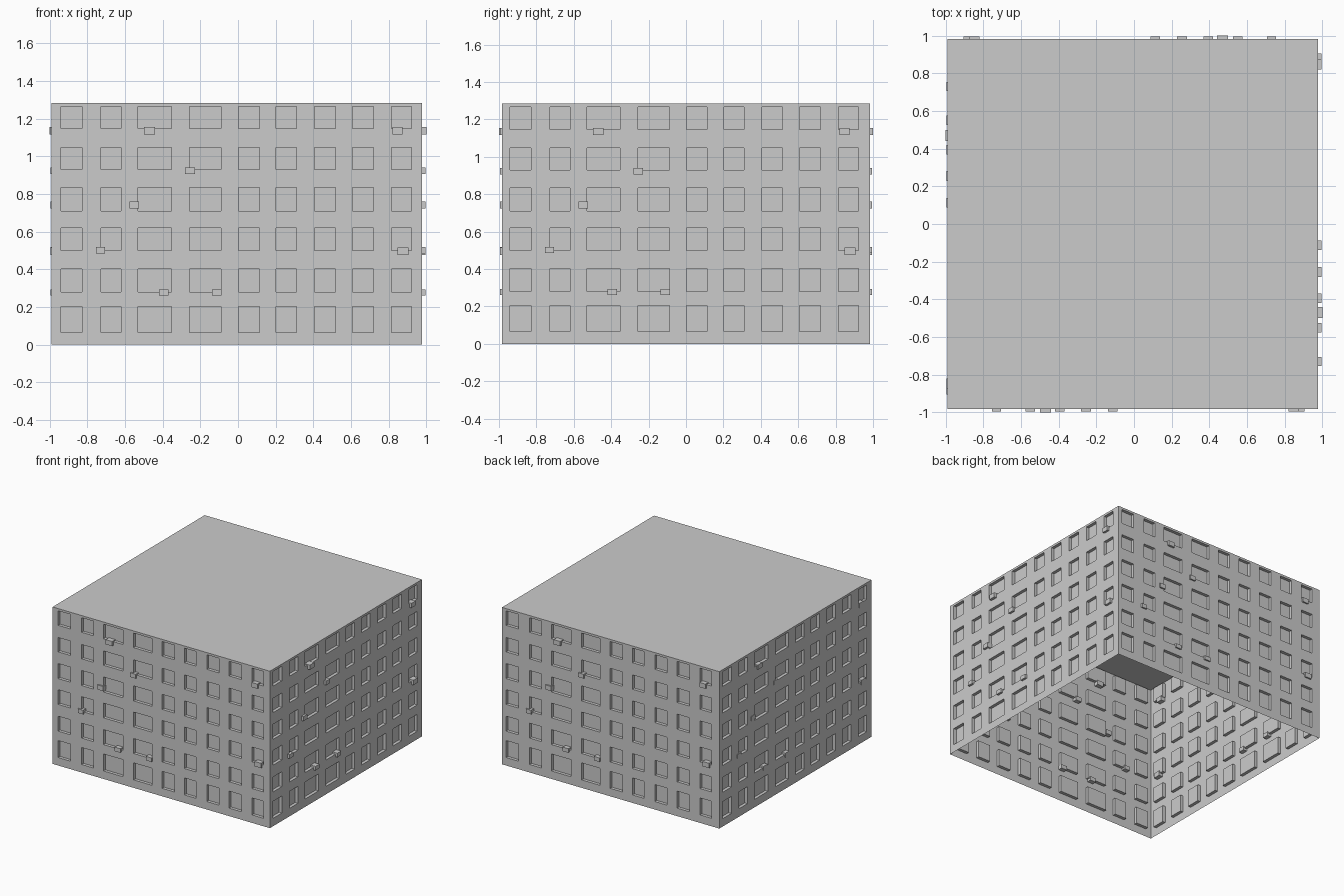
import bpy, bmesh, math
from mathutils import Matrix

if "Cube" in bpy.data.objects:
    bpy.data.objects.remove(bpy.data.objects["Cube"])

HEIGHT, RECESS = 1.284, 0.025
X0, X1, Y = -0.99, 0.977, 0.983          # building footprint

grey = bpy.data.materials.new("concrete grey")
grey.diffuse_color = (0.6, 0.6, 0.6, 1)
grey.use_nodes = True
grey.node_tree.nodes["Principled BSDF"].inputs["Base Color"].default_value = grey.diffuse_color

# Window columns and rows shared by all four facades
COLS = [(-.94, -.828), (-.727, -.62), (-.53, -.354), (-.257, -.089), (.002, .113),
        (.203, .31), (.406, .517), (.608, .719), (.815, .921)]
ROWS = [(.065, .204), (.281, .403), (.5, .62), (.711, .834), (.93, 1.047), (1.147, 1.266)]

# Air conditioners: centre u, centre z, width, height, outer distance
UNITS = [(-.469, 1.136, .058, .038, 1.0), (.847, 1.136, .053, .038, .995),
         (-.255, .923, .051, .035, .995), (-.55, .743, .051, .037, .995),
         (-.73, .502, .048, .033, .995), (.876, .496, .058, .04, .995),
         (-.394, .278, .051, .033, .995), (-.112, .278, .051, .033, .995)]


def finish(name, bm, angle=0):
    bm.transform(Matrix.Rotation(angle, 4, 'Z'))
    me = bpy.data.meshes.new(name)
    bm.to_mesh(me)
    bm.free()
    me.materials.append(grey)
    ob = bpy.data.objects.new(name, me)
    bpy.context.collection.objects.link(ob)


def facade(name, u0, u1, dist, angle):
    """Thin wall sheet facing -y with windows pushed in, then turned."""
    bm = bmesh.new()
    us = [u0] + [c for p in COLS for c in p] + [u1]
    zs = [0] + [c for p in ROWS for c in p] + [HEIGHT]
    grid = [[bm.verts.new((u, -dist, z)) for z in zs] for u in us]
    for i in range(len(us) - 1):
        for j in range(len(zs) - 1):
            ring = [grid[i][j], grid[i + 1][j], grid[i + 1][j + 1], grid[i][j + 1]]
            if i % 2 and j % 2:
                # recessed window: reveal sides and pane
                inner = [bm.verts.new((v.co.x, v.co.y + RECESS, v.co.z)) for v in ring]
                for k in range(4):
                    n = (k + 1) % 4
                    bm.faces.new((ring[k], ring[n], inner[n], inner[k]))
                bm.faces.new(inner)
            else:
                bm.faces.new(ring)
    finish(name, bm, angle)


def air_conditioners(name, dist, angle):
    bm = bmesh.new()
    for u, z, w, h, out in UNITS:
        back = dist - RECESS - 0.01
        m = Matrix.Translation((u, -(out + back) / 2, z)) @ Matrix.Diagonal((w, out - back, h, 1))
        bmesh.ops.create_cube(bm, size=1, matrix=m)
    finish(name, bm, angle)


# Four facades, each a quarter turn from the last
for k, (side, u0, u1, d) in enumerate([("front", X0, X1, Y), ("right", -Y, Y, X1),
                                       ("back", -X1, -X0, Y), ("left", -Y, Y, -X0)]):
    facade(side + "_wall", u0, u1, d, k * math.pi / 2)
    air_conditioners(side + "_air_conditioners", d, k * math.pi / 2)

# Flat roof; the underside stays open
bm = bmesh.new()
bm.faces.new([bm.verts.new((x, y, HEIGHT)) for x, y in
              ((X0, -Y), (X1, -Y), (X1, Y), (X0, Y))])
finish("roof", bm)
